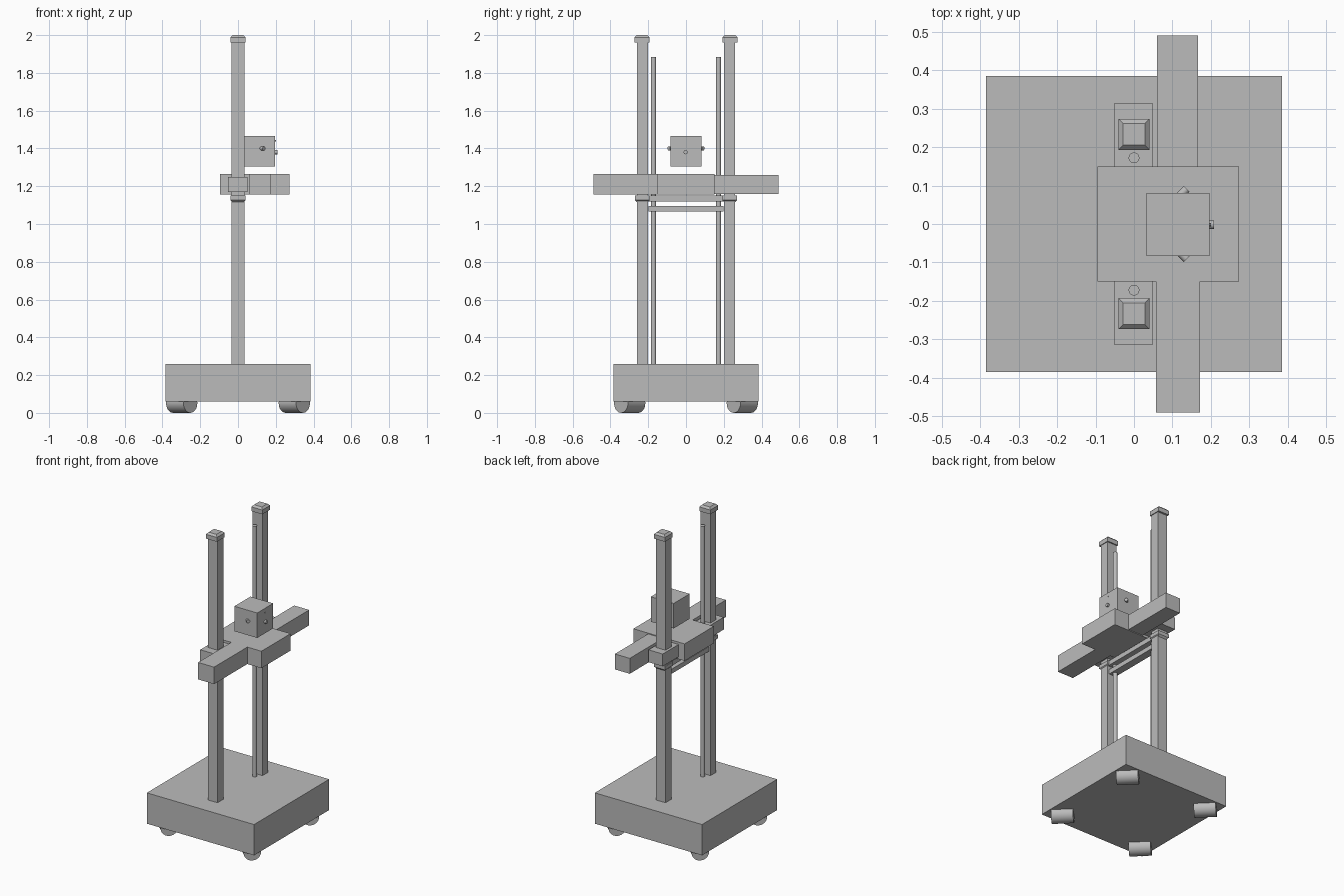
import bpy, bmesh
from mathutils import Vector

cube = bpy.data.objects.get("Cube")
if cube:
    bpy.data.objects.remove(cube, do_unlink=True)

grey = bpy.data.materials.new("light_grey")
grey.use_nodes = True
grey.diffuse_color = (0.5, 0.5, 0.5, 1)
grey.node_tree.nodes["Principled BSDF"].inputs["Base Color"].default_value = (0.5, 0.5, 0.5, 1)


def finish(name, bm):
    bmesh.ops.recalc_face_normals(bm, faces=bm.faces)
    mesh = bpy.data.meshes.new(name)
    bm.to_mesh(mesh)
    bm.free()
    mesh.materials.append(grey)
    obj = bpy.data.objects.new(name, mesh)
    bpy.context.collection.objects.link(obj)
    return obj


def box(name, x, y, z, chamfer=0, top=True):
    """Box from (min, max) ranges, optionally drawn in along its upper or lower face."""
    bm = bmesh.new()
    bmesh.ops.create_cube(bm, size=1)
    for v in bm.verts:
        v.co = [r[0] if c < 0 else r[1] for c, r in zip(v.co, (x, y, z))]
    if chamfer:
        face = max(bm.faces, key=lambda f: f.calc_center_median().z * (1 if top else -1))
        bmesh.ops.bevel(bm, geom=list(face.edges), offset=chamfer, segments=1, affect='EDGES')
    return finish(name, bm)


def rod(name, start, end, radius, sides=24):
    """Round bar between two points."""
    a, b = Vector(start), Vector(end)
    bm = bmesh.new()
    bmesh.ops.create_cone(bm, cap_ends=True, segments=sides, radius1=radius,
                          radius2=radius, depth=(b - a).length)
    turn = (b - a).to_track_quat('Z', 'Y')
    for v in bm.verts:
        v.co = turn @ v.co + (a + b) / 2
    obj = finish(name, bm)
    bpy.ops.object.select_all(action='DESELECT')
    obj.select_set(True)
    bpy.context.view_layer.objects.active = obj
    bpy.ops.object.shade_smooth_by_angle()
    return obj


# Base with four rollers set diagonally
box("base", (-0.385, 0.385), (-0.385, 0.385), (0.06, 0.26))
half = Vector((0.046, -0.046, 0))
for x in (-0.298, 0.298):
    for y in (-0.298, 0.298):
        hub = Vector((x, y, 0.052))
        rod("roller", hub - half, hub + half, 0.052)

# Two masts, each with cap, collar, slider and guide rod
for name, side, shift in (("front", -1, -0.003), ("rear", 1, 0.003)):
    def span(a, b):
        return tuple(sorted((side * a + shift, side * b + shift)))
    box(name + "_mast", (-0.035, 0.035), span(0.198, 0.257), (0.26, 1.97))
    box(name + "_mast_cap", (-0.04, 0.04), span(0.19, 0.27), (1.96, 2.0), 0.012)
    box(name + "_mast_collar", (-0.04, 0.04), span(0.19, 0.268), (1.115, 1.15), 0.012, False)
    box(name + "_slider", (-0.052, 0.05), span(0.145, 0.31), (1.17, 1.25))
    rod(name + "_guide_rod", (0, side * 0.172, 0.26), (0, side * 0.172, 1.885), 0.014)

# Crossbars under the carriage
box("upper_crossbar", (-0.03, 0.03), (-0.2, 0.2), (1.12, 1.15))
box("lower_crossbar", (-0.025, 0.025), (-0.198, 0.198), (1.065, 1.095))

# Carriage and its two arms
box("carriage", (-0.095, 0.273), (-0.15, 0.15), (1.155, 1.265))
box("front_arm", (0.057, 0.172), (-0.491, -0.15), (1.155, 1.265))
box("rear_arm", (0.06, 0.167), (0.15, 0.491), (1.16, 1.26))

# Head block with angled side studs and a small lens
box("head", (0.032, 0.196), (-0.083, 0.081), (1.305, 1.467))
for side in (-1, 1):
    rod("side_stud", (0.1, side * 0.054, 1.4), (0.137, side * 0.091, 1.4), 0.0105, 16)
rod("lens", (0.19, -0.002, 1.38), (0.208, -0.002, 1.38), 0.011, 16)
rod("indicator", (0.19, -0.002, 1.44), (0.2, -0.002, 1.44), 0.004, 12)
